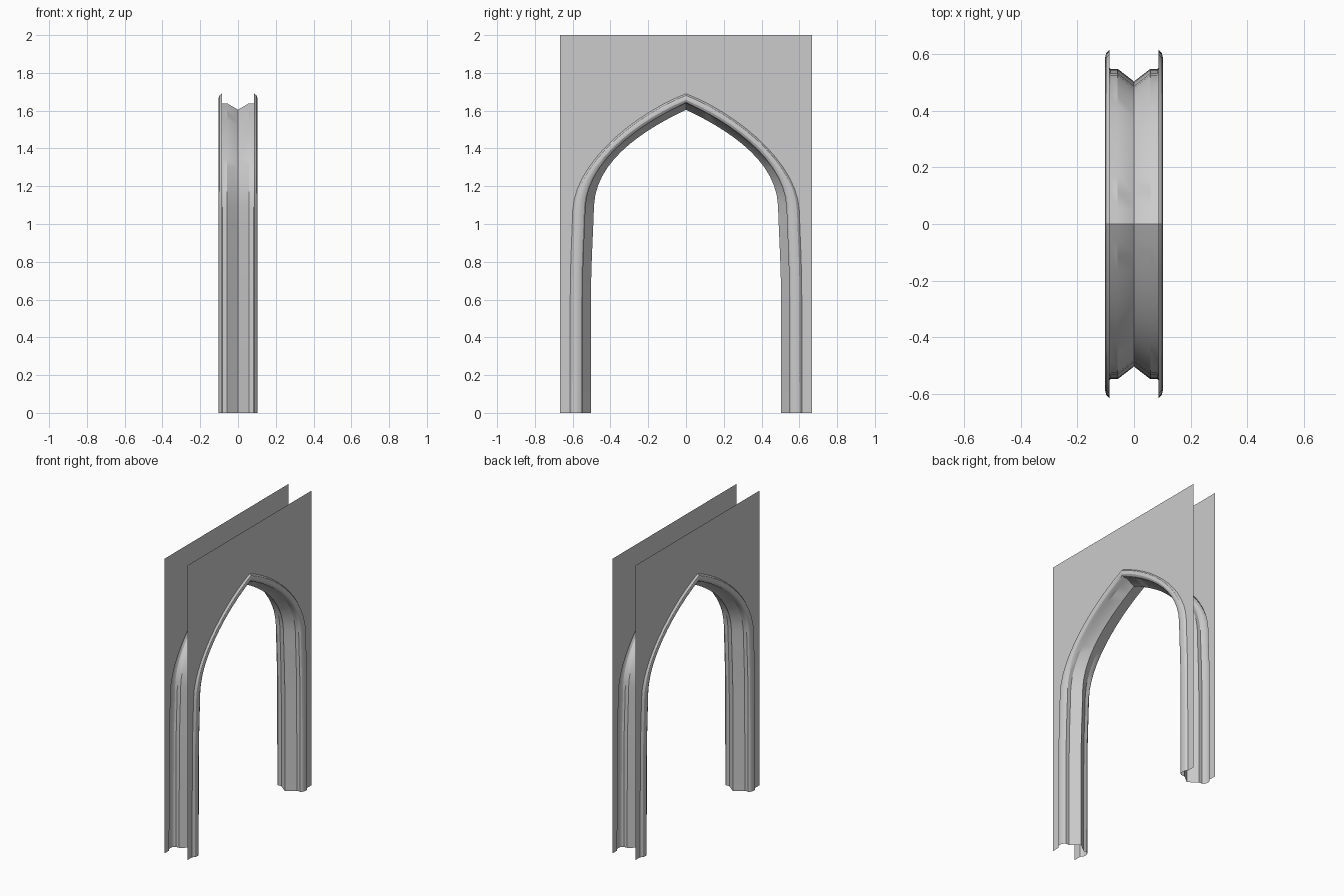
import bpy
import bmesh
from mathutils import Vector
from mathutils.geometry import interpolate_bezier

default = bpy.data.objects.get("Cube")
if default:
    bpy.data.objects.remove(default, do_unlink=True)

stone = bpy.data.materials.new("grey stone")
stone.use_nodes = True
grey = (0.6, 0.6, 0.6, 1)
stone.diffuse_color = grey
stone.node_tree.nodes["Principled BSDF"].inputs["Base Color"].default_value = grey

STEPS = 14
PANEL_X = 0.086
HALF_WIDTH = 0.667


def arch_path(foot, knee, spring, pull_low, pull_high, apex):
    """Pointed arch in (y, z): from the +y foot over the apex to the -y foot."""
    leg = [Vector((*p, 0)) for p in (foot, knee)]
    # soft inward bend from the straight leg to the springing
    bend = interpolate_bezier(
        leg[1], leg[1] + Vector((0, 0.2, 0)),
        Vector((spring[0] + 0.004, spring[1] - 0.15, 0)), Vector((*spring, 0)), 6)
    curve = interpolate_bezier(
        *[Vector((*p, 0)) for p in (spring, pull_low, pull_high, apex)], STEPS)
    half = [leg[0]] + list(bend) + list(curve)[1:]
    points = [(p[0], p[1]) for p in half]
    return points + [(-y, z) for y, z in reversed(points[:-1])]


def make_object(name, bm):
    mesh = bpy.data.meshes.new(name)
    bm.to_mesh(mesh)
    bm.free()
    mesh.materials.append(stone)
    obj = bpy.data.objects.new(name, mesh)
    bpy.context.collection.objects.link(obj)
    return obj


inner = arch_path((0.503, 0), (0.503, 0.6), (0.487, 1.1),
                  (0.475, 1.34), (0.22, 1.50), (0, 1.605))
outer = arch_path((0.615, 0), (0.613, 0.6), (0.6, 1.07),
                  (0.59, 1.32), (0.28, 1.58), (0, 1.69))

# Moulding section: x, and the fraction of the way from inner to outer path
half_profile = [(0, 0), (0.058, 0.4), (0.083, 0.4), (0.094, 0.47), (0.101, 0.6),
                (0.102, 0.75), (0.098, 0.89), (PANEL_X, 1)]
profile = [(-x, f) for x, f in reversed(half_profile[1:])] + half_profile

# Arch moulding swept along both paths
bm = bmesh.new()
rings = []
for (yi, zi), (yo, zo) in zip(inner, outer):
    rings.append([bm.verts.new((x, yi + (yo - yi) * f, zi + (zo - zi) * f))
                  for x, f in profile])
for a, b in zip(rings, rings[1:]):
    for j in range(len(profile) - 1):
        bm.faces.new((a[j], a[j + 1], b[j + 1], b[j]))
moulding = make_object("arch_moulding", bm)

bpy.ops.object.select_all(action='DESELECT')
moulding.select_set(True)
bpy.context.view_layer.objects.active = moulding
bpy.ops.object.shade_smooth_by_angle(angle=0.5)

# Flat wall panels around the arch opening
corners = [(-HALF_WIDTH, 0), (-HALF_WIDTH, 2), (HALF_WIDTH, 2), (HALF_WIDTH, 0)]
for name, side in (("left_wall_panel", 1), ("right_wall_panel", -1)):
    bm = bmesh.new()
    outline = [bm.verts.new((side * PANEL_X, y, z)) for y, z in outer + corners]
    bm.faces.new(outline[::-side])
    make_object(name, bm)
